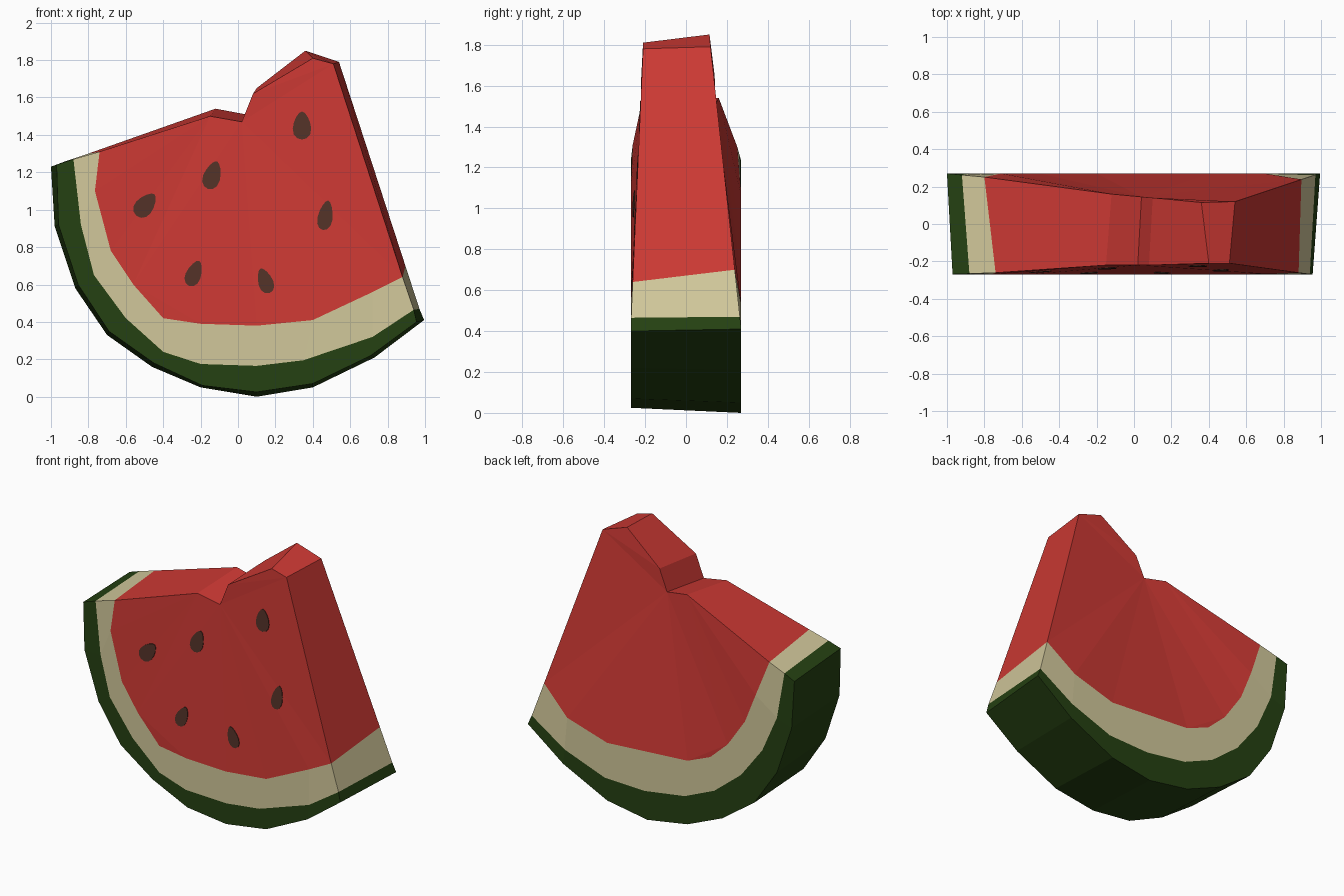
import bpy, bmesh, math
from mathutils import Vector
from mathutils.bvhtree import BVHTree

if "Cube" in bpy.data.objects:
    bpy.data.objects.remove(bpy.data.objects["Cube"])


def material(name, rgb):
    m = bpy.data.materials.new(name)
    m.diffuse_color = (*rgb, 1)
    m.use_nodes = True
    m.node_tree.nodes["Principled BSDF"].inputs["Base Color"].default_value = m.diffuse_color
    return m


GREEN = material("rind_green", (0.0185, 0.053, 0.006))
CREAM = material("rind_cream", (0.64, 0.575, 0.325))
RED = material("flesh_red", (0.61, 0.041, 0.034))
BROWN = material("seed_brown", (0.087, 0.032, 0.021))

# Outlines in (x, z), each running from the left cut round the bottom to the right cut
FRONT = dict(
    rim=[(-.97, 1.24), (-.96, .92), (-.855, .60), (-.69, .35), (-.45, .18),
         (-.19, .06), (.10, .025), (.40, .07), (.71, .22), (.955, .40)],
    green=[(-.88, 1.27), (-.84, .92), (-.77, .65), (-.60, .42), (-.40, .24),
           (-.20, .175), (.10, .165), (.35, .195), (.72, .32), (.94, .465)],
    cream=[(-.74, 1.31), (-.765, 1.10), (-.68, .78), (-.56, .60), (-.40, .42),
           (-.20, .39), (.10, .38), (.40, .41), (.72, .56), (.88, .64)],
    top=[(.51, -.21, 1.78), (.40, -.21, 1.81), (.08, -.22, 1.62),
         (.02, -.22, 1.47), (-.15, -.22, 1.50)],
    side=-1, slope=.05)
BACK = dict(
    rim=[(-1.0, 1.23), (-.98, .91), (-.87, .58), (-.70, .33), (-.46, .16),
         (-.20, .05), (.10, .0), (.40, .05), (.73, .21), (.995, .41)],
    green=[(-.92, 1.26), (-.87, .95), (-.76, .70), (-.60, .49), (-.40, .33),
           (-.18, .235), (.12, .19), (.42, .20), (.72, .31), (.97, .47)],
    cream=[(-.80, 1.30), (-.71, 1.06), (-.63, .86), (-.50, .67), (-.37, .55),
           (-.20, .48), (.10, .46), (.40, .44), (.70, .53), (.895, .70)],
    top=[(.54, .12, 1.79), (.36, .115, 1.85), (.10, .14, 1.65),
         (.04, .145, 1.51), (-.12, .16, 1.54)],
    side=1, slope=.1255)


def build_slice():
    bm = bmesh.new()
    core = []

    def face(verts, mat):
        f = bm.faces.new(verts)
        f.material_index = mat
        return f

    def ring(spec, key):
        # The slice thins towards its tip, above the line joining the rind ends
        verts = []
        for x, z in spec[key]:
            rise = max(0, z - (1.23 - .412 * (x + 1)))
            verts.append(bm.verts.new((x, spec["side"] * (.27 - spec["slope"] * rise), z)))
        return verts

    sides = []
    for spec in (FRONT, BACK):
        rim, green, cream = (ring(spec, k) for k in ("rim", "green", "cream"))
        top = [bm.verts.new(p) for p in spec["top"]]
        # Rind bands and flesh on the flat side
        for mat, (a, b) in enumerate(((rim, green), (green, cream))):
            for i in range(len(a) - 1):
                face((a[i], a[i + 1], b[i + 1], b[i]), mat)
        core.append(face(cream + top, 2))
        sides.append((rim, green, cream, top))

    # Outer skin and cut surfaces joining the two sides
    def loop(s):
        rim, green, cream, top = s
        return rim + [green[-1], cream[-1]] + top + [cream[0], green[0]]

    a, b = loop(sides[0]), loop(sides[1])
    n = len(a)
    colours = [0] * 10 + [1] + [2] * 6 + [1, 0]
    for i in range(n):
        j = (i + 1) % n
        face((a[i], a[j], b[j], b[i]), colours[i])

    bmesh.ops.recalc_face_normals(bm, faces=bm.faces)
    bmesh.ops.triangulate(bm, faces=core)
    mesh = bpy.data.meshes.new("melon_slice")
    bm.to_mesh(mesh)
    tree = BVHTree.FromBMesh(bm)
    bm.free()
    for m in (GREEN, CREAM, RED):
        mesh.materials.append(m)
    bpy.context.collection.objects.link(bpy.data.objects.new("melon_slice", mesh))
    return tree


def build_seed(name, tree, cx, cz, width, height, tilt):
    # Thin teardrop plate laid on the front flesh, narrow end up before tilting
    bm = bmesh.new()
    outer, inner = [], []
    c, s = math.cos(math.radians(tilt)), math.sin(math.radians(tilt))
    for k in range(14):
        t = 2 * math.pi * k / 14
        v = math.cos(t)
        u = math.sin(t) * (1 - .3 * v) * width / 2
        v *= height / 2
        x, z = cx + u * c + v * s, cz - u * s + v * c
        y = tree.ray_cast(Vector((x, -2, z)), Vector((0, 1, 0)))[0].y
        outer.append(bm.verts.new((x, y - .004, z)))
        inner.append(bm.verts.new((x, y + .002, z)))
    bm.faces.new(outer)
    for k in range(14):
        j = (k + 1) % 14
        bm.faces.new((outer[k], outer[j], inner[j], inner[k]))
    bm.faces.new(inner[::-1])
    bmesh.ops.recalc_face_normals(bm, faces=bm.faces)
    mesh = bpy.data.meshes.new(name)
    bm.to_mesh(mesh)
    bm.free()
    mesh.materials.append(BROWN)
    bpy.context.collection.objects.link(bpy.data.objects.new(name, mesh))


surface = build_slice()
SEEDS = [(-.495, 1.025, .095, .15, 40), (-.137, 1.185, .09, .155, 18),
         (.342, 1.45, .095, .15, 0), (.468, .97, .078, .16, 10),
         (-.235, .66, .08, .145, 22), (.145, .62, .078, .14, -20)]
for i, seed in enumerate(SEEDS):
    build_seed(f"seed_{i + 1}", surface, *seed)
